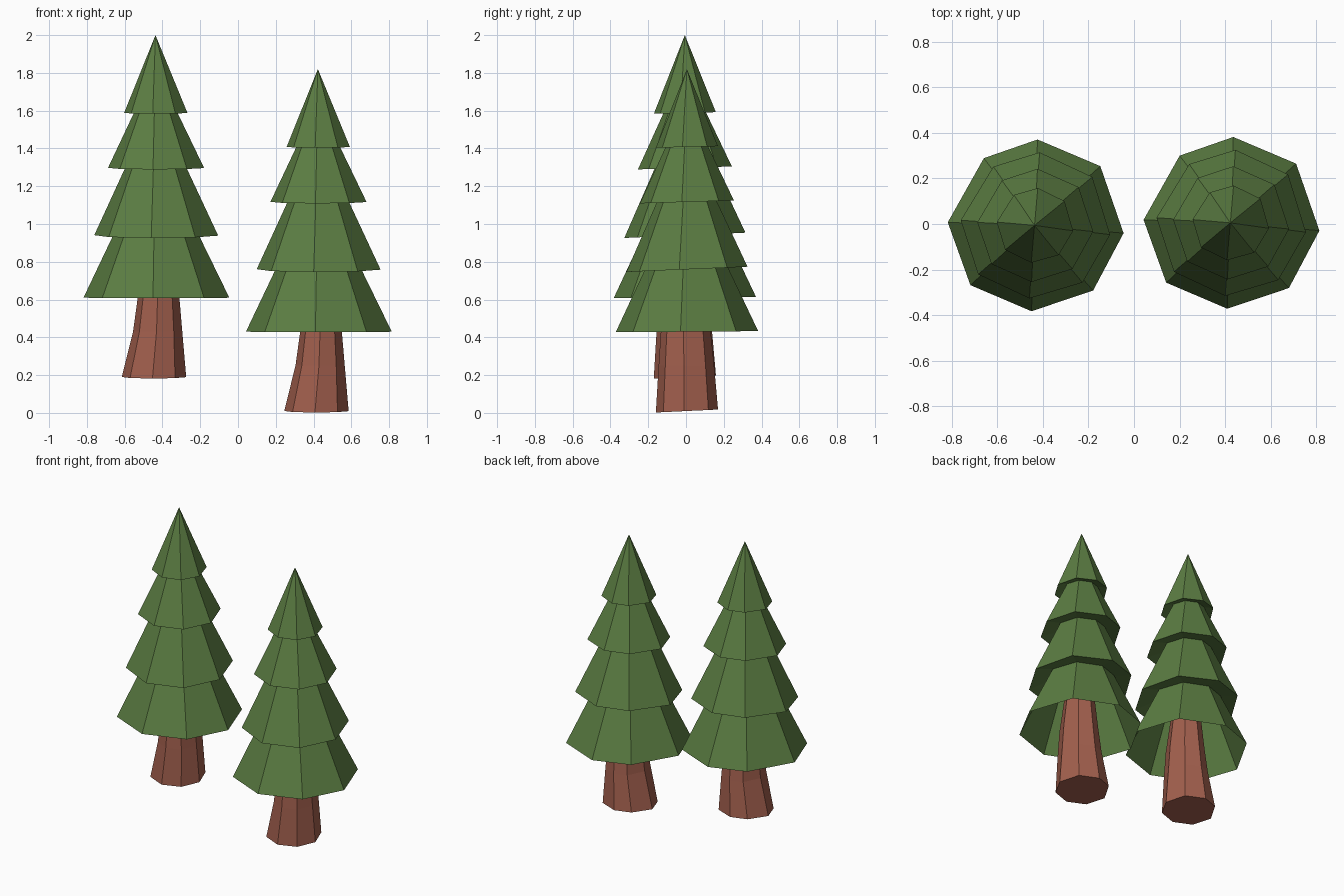
import bpy
import bmesh
import math

if "Cube" in bpy.data.objects:
    bpy.data.objects.remove(bpy.data.objects["Cube"])


def material(name, rgb):
    m = bpy.data.materials.new(name)
    m.diffuse_color = (*rgb, 1)
    m.use_nodes = True
    m.node_tree.nodes["Principled BSDF"].inputs["Base Color"].default_value = m.diffuse_color
    return m


GREEN = material("pine_green", (0.105, 0.205, 0.055))
BROWN = material("bark_brown", (0.36, 0.115, 0.075))

# slightly uneven eight-sided outline: angle in degrees, relative radius
OUTLINE = [(88, .98), (127, .96), (178, .99), (223, 1.0),
           (268, .98), (312, 1.0), (355, 1.02), (402, 1.01)]


def ring(bm, z, rx, ry, cx=0, cy=0, twist=0, tilt=0):
    verts = []
    for angle, k in OUTLINE:
        a = math.radians(angle + twist)
        s = math.sin(a)
        verts.append(bm.verts.new((cx + rx * k * math.cos(a),
                                   cy + ry * k * s, z + tilt * s)))
    return verts


def bridge(bm, lower, upper):
    for i in range(8):
        j = (i + 1) % 8
        bm.faces.new((lower[i], lower[j], upper[j], upper[i]))


def finish(bm, name, mat, loc):
    mesh = bpy.data.meshes.new(name)
    bm.to_mesh(mesh)
    bm.free()
    mesh.materials.append(mat)
    ob = bpy.data.objects.new(name, mesh)
    ob.location = loc
    bpy.context.collection.objects.link(ob)


# tiers: rim height, rim radius, top height, top radius, twist, rim tilt
TIERS = [(.43, .385, .79, .212, 0, .003),
         (.76, .328, 1.14, .152, -2, .014),
         (1.117, .254, 1.43, .105, -1, .008),
         (1.408, .168, None, 0, -3, .004)]


def foliage(name, loc):
    # stepped skirt, hollow underneath, closed by a point at the top
    bm = bmesh.new()
    previous = None
    for z0, r0, z1, r1, twist, tilt in TIERS:
        rim = ring(bm, z0, r0, r0, twist=twist, tilt=tilt)
        if previous:
            bridge(bm, previous, rim)
        if z1:
            previous = ring(bm, z1, r1, r1, twist=twist)
            bridge(bm, rim, previous)
        else:
            tip = bm.verts.new((0, 0, 1.82))
            for i in range(8):
                bm.faces.new((rim[i], rim[(i + 1) % 8], tip))
    finish(bm, name, GREEN, loc)


def trunk(name, loc):
    # flared, slightly leaning trunk that runs up inside the skirt
    bm = bmesh.new()
    levels = [(.01, .17, .168, -.01, 0), (.25, .13, .15, .01, -.003),
              (.43, .11, .135, .015, -.006), (.74, .08, .09, .01, -.005)]
    rings = [ring(bm, z, rx, ry, cx, cy, tilt=.008 if z < .1 else 0)
             for z, rx, ry, cx, cy in levels]
    for a, b in zip(rings, rings[1:]):
        bridge(bm, a, b)
    bm.faces.new(rings[0][::-1])
    bm.faces.new(rings[-1])
    finish(bm, name, BROWN, loc)


# two matching trees, the left one standing higher
for side, loc in (("left", (-.437, -.006, .18)), ("right", (.423, .005, 0))):
    foliage(side + "_tree_foliage", loc)
    trunk(side + "_tree_trunk", loc)
